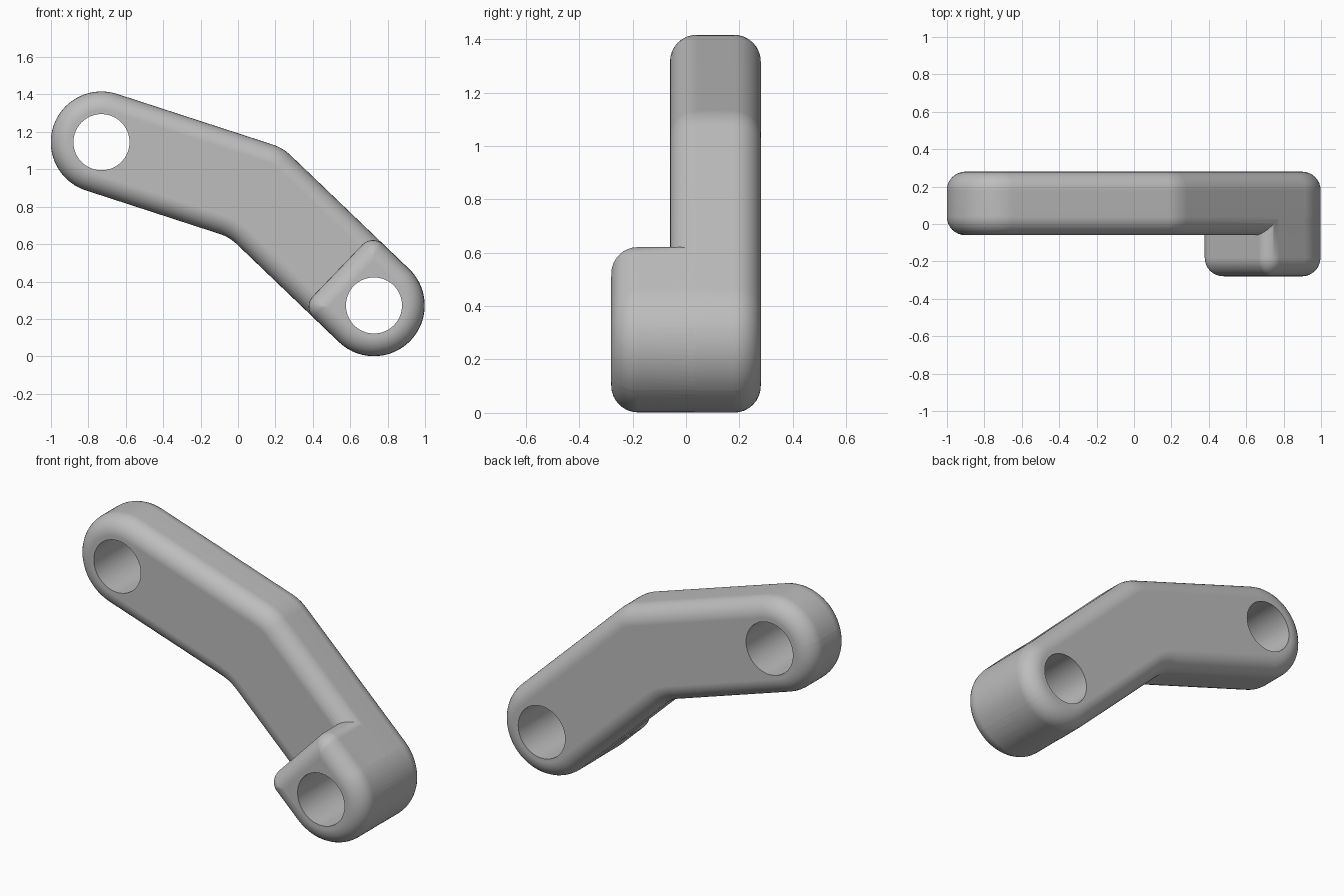
import bpy, bmesh, math
from mathutils import Vector

if "Cube" in bpy.data.objects:
    bpy.data.objects.remove(bpy.data.objects["Cube"])

UPPER = Vector((-0.73, 1.145))   # upper hole centre (x, z)
BEND = Vector((0.097, 0.876))
LOWER = Vector((0.727, 0.272))   # lower hole centre
R, HOLE, EDGE = 0.271, 0.15, 0.1
FRONT, STEP, BACK = -0.28, -0.06, 0.28

steel = bpy.data.materials.new("light_grey")
steel.use_nodes = True
GREY = (0.51, 0.51, 0.51, 1)
steel.diffuse_color = GREY
steel.node_tree.nodes["Principled BSDF"].inputs["Base Color"].default_value = GREY


def left_of(v):
    return Vector((-v.y, v.x))


def outline(corners, inset, seg=20):
    """Counter-clockwise polygon moved inward, with rounded corners."""
    pts = []
    for i, (p, r) in enumerate(corners):
        d1 = (p - corners[i - 1][0]).normalized()
        d2 = (corners[(i + 1) % len(corners)][0] - p).normalized()
        n1, n2 = left_of(d1), left_of(d2)
        turn = math.atan2(d1.x * d2.y - d1.y * d2.x, d1.dot(d2))
        sign = 1 if turn > 0 else -1
        rad = max(r - sign * inset, 0.002)
        miter = (n1 + n2) / (1 + n1.dot(n2))
        centre = p + miter * (inset + sign * rad)
        start = math.atan2(-n1.y * sign, -n1.x * sign)
        for k in range(seg + 1):
            a = start + turn * k / seg
            pts.append(centre + rad * Vector((math.cos(a), math.sin(a))))
    return pts


def make_object(name, bm):
    bmesh.ops.recalc_face_normals(bm, faces=bm.faces)
    mesh = bpy.data.meshes.new(name)
    bm.to_mesh(mesh)
    bm.free()
    mesh.materials.append(steel)
    ob = bpy.data.objects.new(name, mesh)
    bpy.context.collection.objects.link(ob)
    return ob


def loft(name, sections):
    """Join matching outlines, given as (points, y), into a closed solid."""
    bm = bmesh.new()
    rings = [[bm.verts.new((p.x, y, p.y)) for p in pts] for pts, y in sections]
    for a, b in zip(rings, rings[1:]):
        for i in range(len(a)):
            bm.faces.new((a[i - 1], a[i], b[i], b[i - 1]))
    bm.faces.new(rings[0])
    bm.faces.new(rings[-1])
    return make_object(name, bm)


def rounding(steps=8):
    """Inset and depth along a quarter-round edge, from the cap outward."""
    for k in range(steps + 1):
        a = math.pi / 2 * k / steps
        yield EDGE * (1 - math.sin(a)), EDGE * (1 - math.cos(a))


def combine(target, tool, operation):
    mod = target.modifiers.new(operation.title(), 'BOOLEAN')
    mod.operation, mod.object, mod.solver = operation, tool, 'EXACT'
    bpy.ops.object.select_all(action='DESELECT')
    bpy.context.view_layer.objects.active = target
    target.select_set(True)
    bpy.ops.object.modifier_apply(modifier=mod.name)
    bpy.data.objects.remove(tool)


# Bent arm with full-round ends
u1, u2 = (BEND - UPPER).normalized(), (LOWER - BEND).normalized()
n1, n2 = left_of(u1) * R, left_of(u2) * R
miter = (n1 + n2) / (1 + left_of(u1).dot(left_of(u2)))
END = R * 0.999
arm_corners = [(UPPER - u1 * R - n1, END), (BEND - miter, 0.25),
               (LOWER + u2 * R - n2, END), (LOWER + u2 * R + n2, END),
               (BEND + miter, 0.25), (UPPER - u1 * R + n1, END)]
front = [(outline(arm_corners, i), STEP + d) for i, d in rounding()]
back = [(outline(arm_corners, i), BACK - d) for i, d in rounding()]
arm = loft("bent_lever_arm", front + back[::-1])

# Raised boss around the lower hole, sunk into the arm
boss_corners = [(LOWER - u2 * R - n2, 0.08), (LOWER + u2 * R - n2, END),
                (LOWER + u2 * R + n2, END), (LOWER - u2 * R + n2, 0.08)]
GAP = 0.001
sections = [(outline(boss_corners, i + GAP), FRONT + d) for i, d in rounding()]
sections.append((outline(boss_corners, GAP), 0.12))
combine(arm, loft("boss", sections), 'UNION')

# Through holes
for centre in (UPPER, LOWER):
    ring = [centre + HOLE * Vector((math.cos(a), math.sin(a)))
            for a in (math.tau * k / 64 for k in range(64))]
    cutter = loft("hole_cutter", [(ring, -0.5), (ring, 0.5)])
    cutter.hide_render = True
    combine(arm, cutter, 'DIFFERENCE')

# Smooth rounded edges, crisp hole rims and step
bpy.ops.object.shade_smooth_by_angle(angle=math.radians(30))
weighted = arm.modifiers.new("Weighted normals", 'WEIGHTED_NORMAL')
weighted.keep_sharp = True
